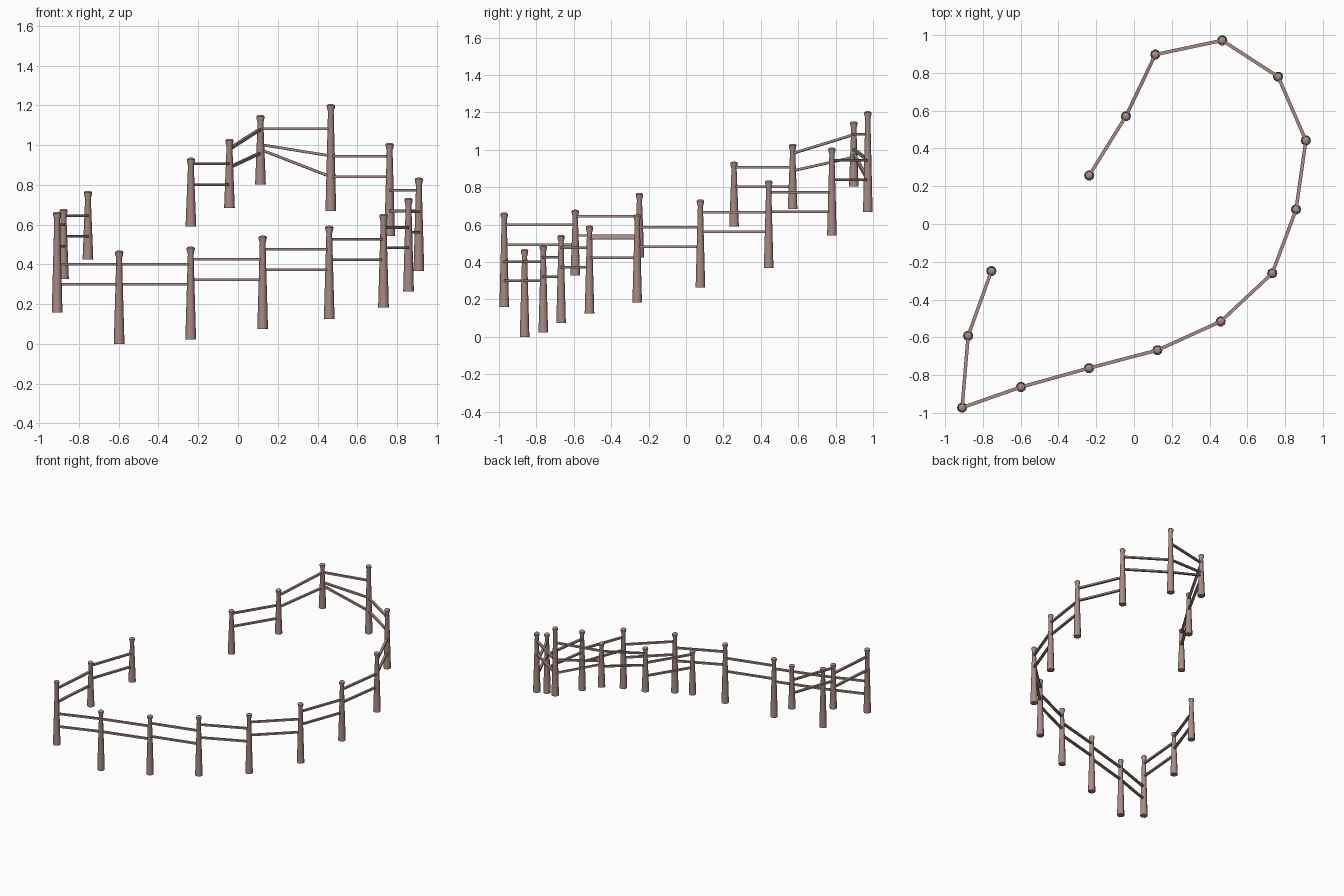
import bpy, bmesh, math
from mathutils import Vector

if "Cube" in bpy.data.objects:
    bpy.data.objects.remove(bpy.data.objects["Cube"])

wood = bpy.data.materials.new("weathered_wood")
wood.diffuse_color = (0.40, 0.26, 0.24, 1)
wood.use_nodes = True
wood.node_tree.nodes["Principled BSDF"].inputs["Base Color"].default_value = wood.diffuse_color

# Posts in order along the fence: x, y, base z, top z
posts = [
    (-0.755, -0.249, 0.424, 0.77), (-0.878, -0.592, 0.327, 0.68),
    (-0.91, -0.972, 0.159, 0.665), (-0.598, -0.863, 0.0, 0.47),
    (-0.238, -0.763, 0.023, 0.49), (0.124, -0.668, 0.075, 0.545),
    (0.459, -0.516, 0.125, 0.595), (0.732, -0.261, 0.184, 0.655),
    (0.858, 0.077, 0.264, 0.735), (0.91, 0.442, 0.368, 0.837),
    (0.763, 0.78, 0.543, 1.012), (0.467, 0.972, 0.668, 1.207),
    (0.113, 0.897, 0.803, 1.152), (-0.043, 0.57, 0.683, 1.032),
    (-0.237, 0.257, 0.591, 0.937)]

# Rails of each bay: (z at first post, z at next post)
bays = [
    [(0.646, 0.646), (0.542, 0.542)], [(0.600, 0.600), (0.492, 0.492)],
    [(0.402, 0.402), (0.301, 0.301)], [(0.402, 0.402), (0.301, 0.301)],
    [(0.426, 0.426), (0.322, 0.322)], [(0.476, 0.476), (0.373, 0.373)],
    [(0.526, 0.526), (0.423, 0.423)], [(0.586, 0.586), (0.483, 0.483)],
    [(0.666, 0.666), (0.562, 0.562)], [(0.773, 0.773), (0.669, 0.669)],
    [(0.945, 0.945), (0.841, 0.841)],
    [(1.083, 1.083), (0.946, 1.003), (0.841, 0.978)],
    [(1.081, 0.981), (0.961, 0.888)], [(0.906, 0.906), (0.802, 0.802)]]


def finish(bm, name):
    bmesh.ops.recalc_face_normals(bm, faces=bm.faces)
    mesh = bpy.data.meshes.new(name)
    bm.to_mesh(mesh)
    bm.free()
    mesh.materials.append(wood)
    ob = bpy.data.objects.new(name, mesh)
    bpy.context.collection.objects.link(ob)
    bpy.ops.object.select_all(action='DESELECT')
    ob.select_set(True)
    bpy.context.view_layer.objects.active = ob
    bpy.ops.object.shade_smooth_by_angle(angle=math.radians(40))


def skin(bm, rings):
    for a, b in zip(rings, rings[1:]):
        for i in range(len(a)):
            j = (i + 1) % len(a)
            bm.faces.new((a[i], a[j], b[j], b[i]))
    bm.faces.new(rings[0][::-1])
    bm.faces.new(rings[-1])


def make_post(name, x, y, z0, z1, sides=10):
    # Straight tapered shaft with a slightly flared, gently domed cap
    profile = [(0.027, z0), (0.0145, z1 - 0.038), (0.020, z1 - 0.018),
               (0.021, z1 - 0.008), (0.015, z1 - 0.002), (0.006, z1)]
    bm = bmesh.new()
    rings = [[bm.verts.new((x + r * math.cos(math.tau * i / sides),
                            y + r * math.sin(math.tau * i / sides), z))
              for i in range(sides)] for r, z in profile]
    skin(bm, rings)
    finish(bm, name)


def make_rail(name, a, b):
    # Rectangular bar running from post to post
    d = (b - a).normalized()
    side = d.cross(Vector((0, 0, 1))).normalized() * 0.009
    up = side.cross(d).normalized() * 0.0065
    bm = bmesh.new()
    rings = [[bm.verts.new(p + side * s + up * u)
              for s, u in ((1, 1), (-1, 1), (-1, -1), (1, -1))] for p in (a, b)]
    skin(bm, rings)
    finish(bm, name)


for n, p in enumerate(posts):
    make_post(f"fence_post_{n + 1}", *p)

for n, rails in enumerate(bays):
    p, q = posts[n], posts[n + 1]
    for k, (za, zb) in enumerate(rails):
        make_rail(f"fence_rail_{n + 1}_{k + 1}",
                  Vector((p[0], p[1], za)), Vector((q[0], q[1], zb)))
